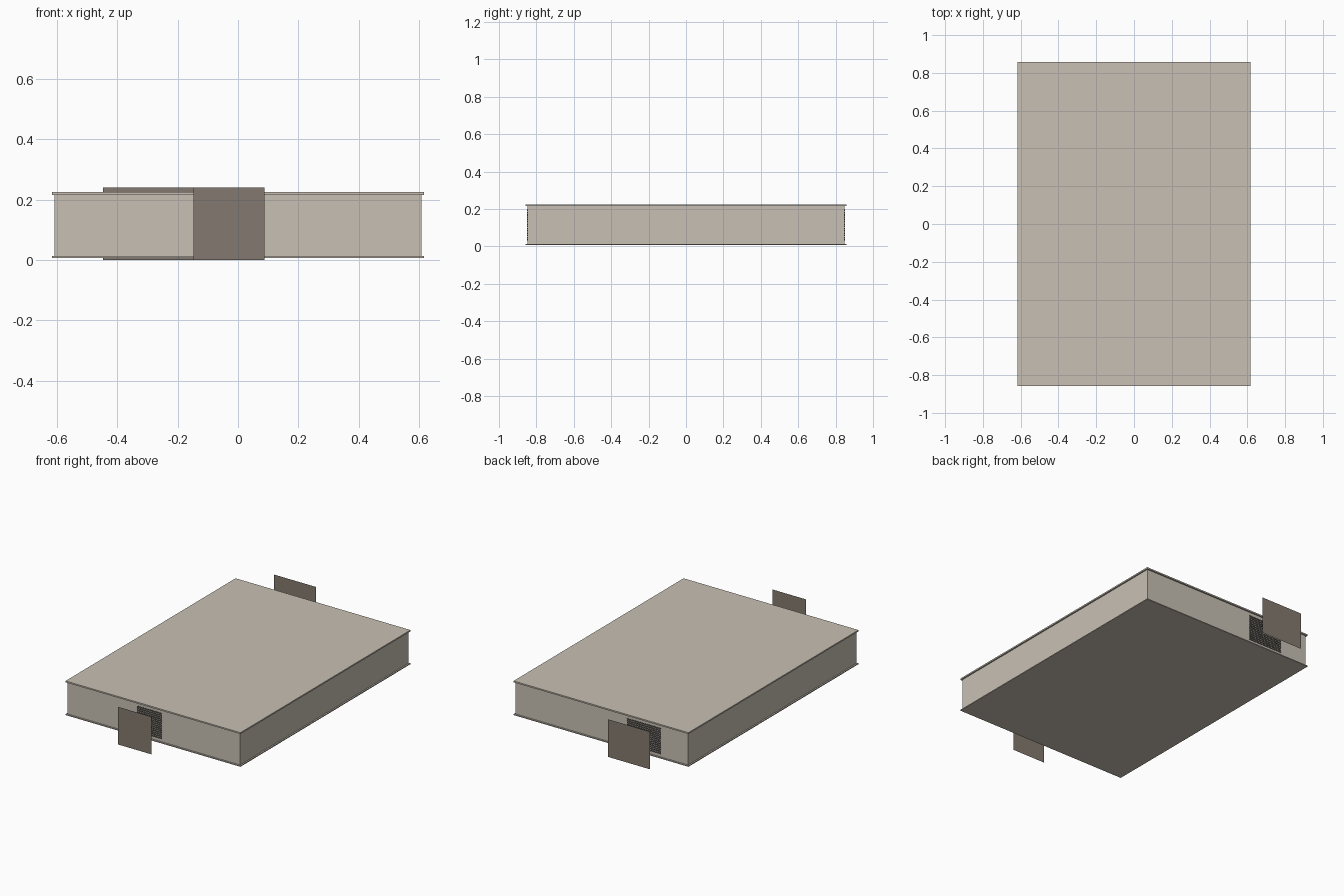
import bpy
import bmesh
from mathutils import Matrix, Vector

if "Cube" in bpy.data.objects:
    bpy.data.objects.remove(bpy.data.objects["Cube"])


def material(name, rgb):
    m = bpy.data.materials.new(name)
    m.diffuse_color = (*rgb, 1)
    m.use_nodes = True
    m.node_tree.nodes["Principled BSDF"].inputs["Base Color"].default_value = m.diffuse_color
    return m


BEIGE = material("warm beige", (0.578, 0.527, 0.456))
BROWN = material("grey brown", (0.231, 0.195, 0.162))
DARK = material("dark grey", (0.075, 0.070, 0.062))


def finish(name, bm, mat):
    mesh = bpy.data.meshes.new(name)
    bm.to_mesh(mesh)
    bm.free()
    mesh.materials.append(mat)
    ob = bpy.data.objects.new(name, mesh)
    bpy.context.collection.objects.link(ob)
    return ob


def add_box(bm, lo, hi):
    lo, hi = Vector(lo), Vector(hi)
    bmesh.ops.create_cube(bm, size=1, matrix=Matrix.Translation((lo + hi) / 2)
                          @ Matrix.Diagonal((*(hi - lo), 1)))


def box(name, lo, hi, mat):
    bm = bmesh.new()
    add_box(bm, lo, hi)
    return finish(name, bm, mat)


# Building shell: overhanging floor and roof slabs around the walls
ROOF_X, ROOF_Y = 0.617, 0.857
WALL_X, WALL_Y = 0.608, 0.848
box("floor_slab", (-ROOF_X, -ROOF_Y, 0.007), (ROOF_X, ROOF_Y, 0.013), BEIGE)
box("walls", (-WALL_X, -WALL_Y, 0.013), (WALL_X, WALL_Y, 0.216), BEIGE)
box("roof_slab", (-ROOF_X, -ROOF_Y, 0.216), (ROOF_X, ROOF_Y, 0.225), BEIGE)


def panel(name, x0, x1, y):
    """Thin free-standing sheet in front of an end wall."""
    bm = bmesh.new()
    bm.faces.new([bm.verts.new(p) for p in
                  ((x0, y, 0), (x1, y, 0), (x1, y, 0.24), (x0, y, 0.24))])
    return finish(name, bm, BROWN)


def grille(name, x0, x1, side):
    """Row of thin dark slats lying on an end wall."""
    bm = bmesh.new()
    slats, z0, z1 = 14, 0.03, 0.20
    pitch = (z1 - z0) / slats
    ya, yb = sorted((side * WALL_Y, side * (WALL_Y + 0.002)))
    for i in range(slats):
        z = z0 + i * pitch
        add_box(bm, (x0, ya, z), (x1, yb, z + pitch * 0.7))
    return finish(name, bm, DARK)


# Each end has a sheet and a smaller grille centred behind it
for label, x0, x1, side in (("front", -0.148, 0.088, -1),
                            ("back", -0.447, -0.148, 1)):
    panel(label + "_panel", x0, x1, side * 1.0)
    grille(label + "_grille", x0 + 0.03, x1 - 0.03, side)
